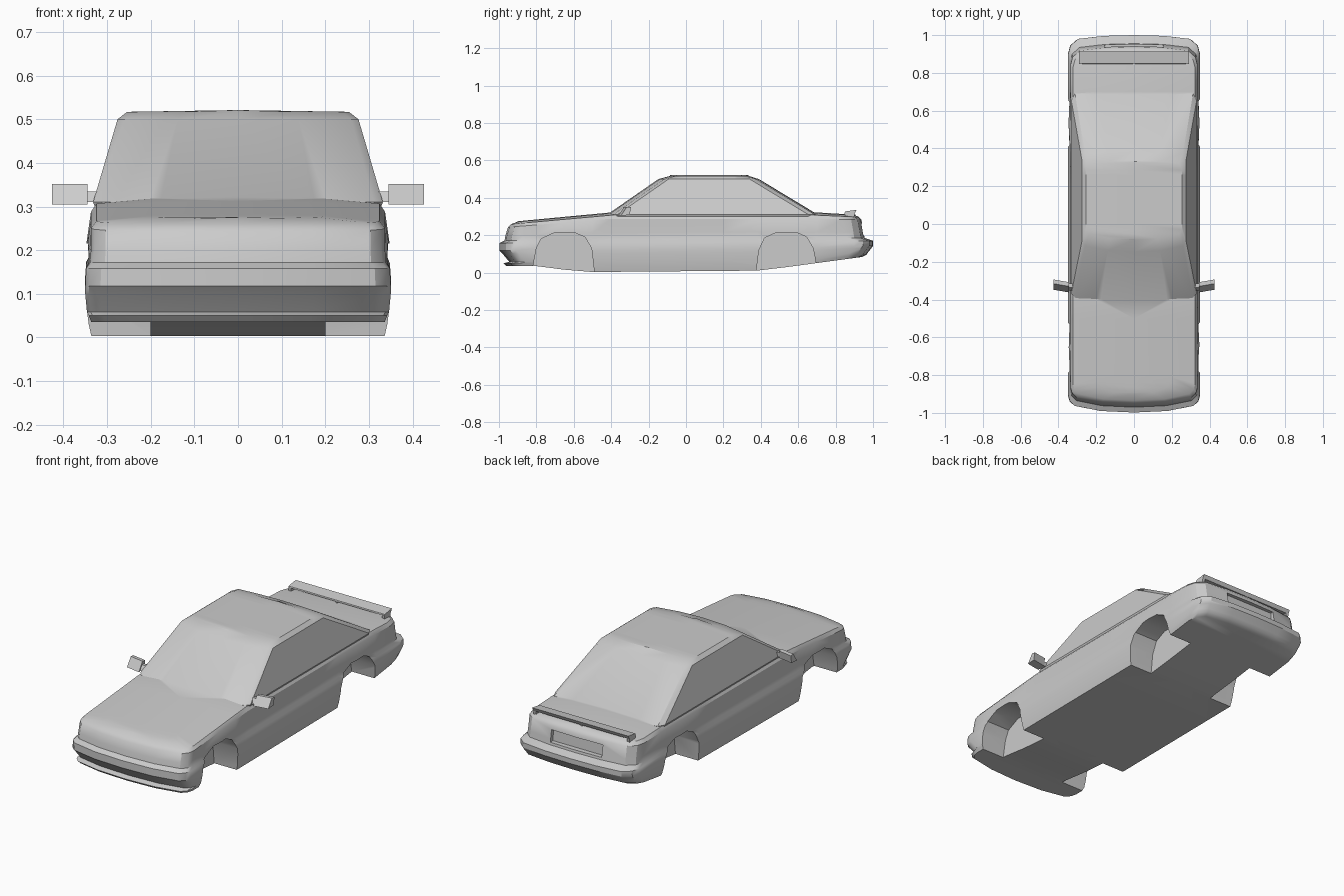
import bpy, bmesh, math

if "Cube" in bpy.data.objects:
    bpy.data.objects.remove(bpy.data.objects["Cube"])


def new_object(name, bm):
    bmesh.ops.recalc_face_normals(bm, faces=bm.faces)
    me = bpy.data.meshes.new(name)
    bm.to_mesh(me)
    bm.free()
    ob = bpy.data.objects.new(name, me)
    bpy.context.collection.objects.link(ob)
    return ob


def interp(y, keys, vals):
    if y <= keys[0]:
        return vals[0]
    for a, b, p, q in zip(keys, keys[1:], vals, vals[1:]):
        if y <= b:
            return p + (q - p) * (y - a) / (b - a)
    return vals[-1]


def loft(name, levels, front, stations, rear, bump=None):
    """Stack of plan outlines: level = (z values, y keys, front y, rear y, half width)."""
    bm = bmesh.new()
    rings = []
    for i, (zs, keys, yf, yr, w) in enumerate(levels):
        half = [(w * f, yf + d) for f, d in front]
        half += [(w + (bump(i, y) if bump else 0), y) for y in stations]
        half += [(w * f, yr - d) for f, d in rear]
        full = half + [(-x, y) for x, y in half[-2:0:-1]]
        rings.append([bm.verts.new((x, y, interp(y, keys, zs))) for x, y in full])
    n = len(rings[0])
    for a, b in zip(rings, rings[1:]):
        for k in range(n):
            bm.faces.new((a[k], a[(k + 1) % n], b[(k + 1) % n], b[k]))
    bmesh.ops.remove_doubles(bm, verts=bm.verts, dist=1e-5)
    bmesh.ops.dissolve_degenerate(bm, edges=bm.edges, dist=1e-5)
    return new_object(name, bm)


def prism(name, poly, x0, x1, shift=0.0):
    """Side-view (y, z) polygon extruded across x; shift skews the far end in y."""
    bm = bmesh.new()
    a = [bm.verts.new((x0, y, z)) for y, z in poly]
    b = [bm.verts.new((x1, y + shift, z)) for y, z in poly]
    bm.faces.new(a)
    bm.faces.new(b)
    for k in range(len(poly)):
        j = (k + 1) % len(poly)
        bm.faces.new((a[k], a[j], b[j], b[k]))
    return new_object(name, bm)


def boolean(ob, tool, op):
    m = ob.modifiers.new(op.title(), 'BOOLEAN')
    m.operation, m.object, m.solver = op, tool, 'EXACT'
    bpy.context.view_layer.objects.active = ob
    bpy.ops.object.modifier_apply(modifier=m.name)
    bpy.data.objects.remove(tool)


def smooth(ob, angle):
    bpy.ops.object.select_all(action='DESELECT')
    ob.select_set(True)
    bpy.context.view_layer.objects.active = ob
    bpy.ops.object.shade_smooth_by_angle(angle=math.radians(angle))


# Lower body: sill, front lip, bumper band, flanks, bonnet and boot
LOW = (-.8, -.55, .4, .95)
TOP = (-.95, -.4, .7, .93)


def lo(zf, zm, zr, yf, yr, w):
    return ((zf, zm, zm + .008, zr), LOW, yf, yr, w)


def hi(zf, zm, zr, yf, yr, w):
    return ((zf, zm, zm, zr), TOP, yf, yr, w)


body_levels = [
    lo(.035, .003, .085, -.96, .94, 0),
    lo(.035, .003, .085, -.96, .94, .336),
    lo(.050, .030, .095, -.975, .965, .342),
    lo(.058, .060, .110, -.945, .975, .346),
    lo(.100, .100, .132, -.980, .992, .350),
    lo(.118, .120, .143, -.998, 1.0, .350),
    lo(.158, .158, .170, -.998, 1.0, .348),
    lo(.172, .175, .185, -.970, .955, .339),
    lo(.200, .210, .215, -.965, .950, .337),
    hi(.243, .288, .282, -.952, .938, .337),
    hi(.258, .307, .297, -.935, .925, .324),
    hi(.268, .318, .305, -.900, .905, .200),
    hi(.270, .322, .308, -.900, .905, 0),
]


def flare(i, y):
    # gentle swelling of the flank over each wheel
    if i not in (7, 8):
        return 0
    return .010 * max(0, 1 - min(abs(y + .65), abs(y - .535)) / .17)


body = loft("car_body", body_levels,
            [(0, 0), (.5, .008), (.9, .035), (.975, .06), (1, .09)],
            [-.8, -.65, -.5, -.4, -.1, .2, .38, .535, .7],
            [(1, .10), (.965, .055), (.85, .02), (.45, .004), (0, 0)], flare)

# Cabin: windscreen, side windows, rear window and roof
FLAT = (-1, 1)
cabin_levels = [((z, z), FLAT, yf, yr, w) for z, yf, yr, w in (
    (.28, -.42, .70, 0), (.28, -.42, .70, .32), (.31, -.422, .705, .332),
    (.50, -.148, .390, .276), (.517, -.085, .335, .254), (.521, -.085, .335, 0))]
cabin = loft("cabin", cabin_levels,
             [(0, 0), (.5, .008), (.94, .032), (1, .055)], [0, .15, .26],
             [(1, .05), (.94, .015), (.5, .004), (0, 0)])
boolean(body, cabin, 'UNION')

# Wheel wells cut from both sides
arches = {
    "front_well": [(-.835, -.05), (-.815, .05), (-.80, .13), (-.775, .18), (-.70, .215),
                   (-.60, .215), (-.54, .19), (-.505, .13), (-.49, .0), (-.49, -.05)],
    "rear_well": [(.375, -.05), (.375, .0), (.39, .12), (.42, .185), (.485, .215),
                  (.59, .215), (.645, .19), (.68, .13), (.695, .05), (.695, -.05)],
}
for name, poly in arches.items():
    for s in (-1, 1):
        boolean(body, prism(name, poly, s * .2, s * .45), 'DIFFERENCE')

# Number plate recess in the tail
boolean(body, prism("plate_recess", [(.925, .198), (1.05, .198), (1.05, .262), (.92, .262)],
                    -.155, .155), 'DIFFERENCE')
smooth(body, 32)

# Rear spoiler: blade on end and centre posts
blade = prism("spoiler_blade", [(.848, .320), (.850, .327), (.912, .336), (.902, .316)], -.29, .29)
for i, (x, h) in enumerate(((-.282, .008), (0, .004), (.282, .008))):
    prism("spoiler_post_%d" % i, [(.850, .295), (.848, .322), (.904, .326), (.897, .29)],
          x - h, x + h)

# Door mirrors: short stalk and wedge-shaped housing
housing = [(-.362, .305), (-.315, .308), (-.308, .350), (-.330, .352)]
stalk = [(-.352, .310), (-.318, .310), (-.316, .335), (-.335, .335)]
for side, s in (("left", 1), ("right", -1)):
    prism("mirror_" + side, housing, s * .345, s * .426, .014)
    prism("mirror_stalk_" + side, stalk, s * .318, s * .35)
